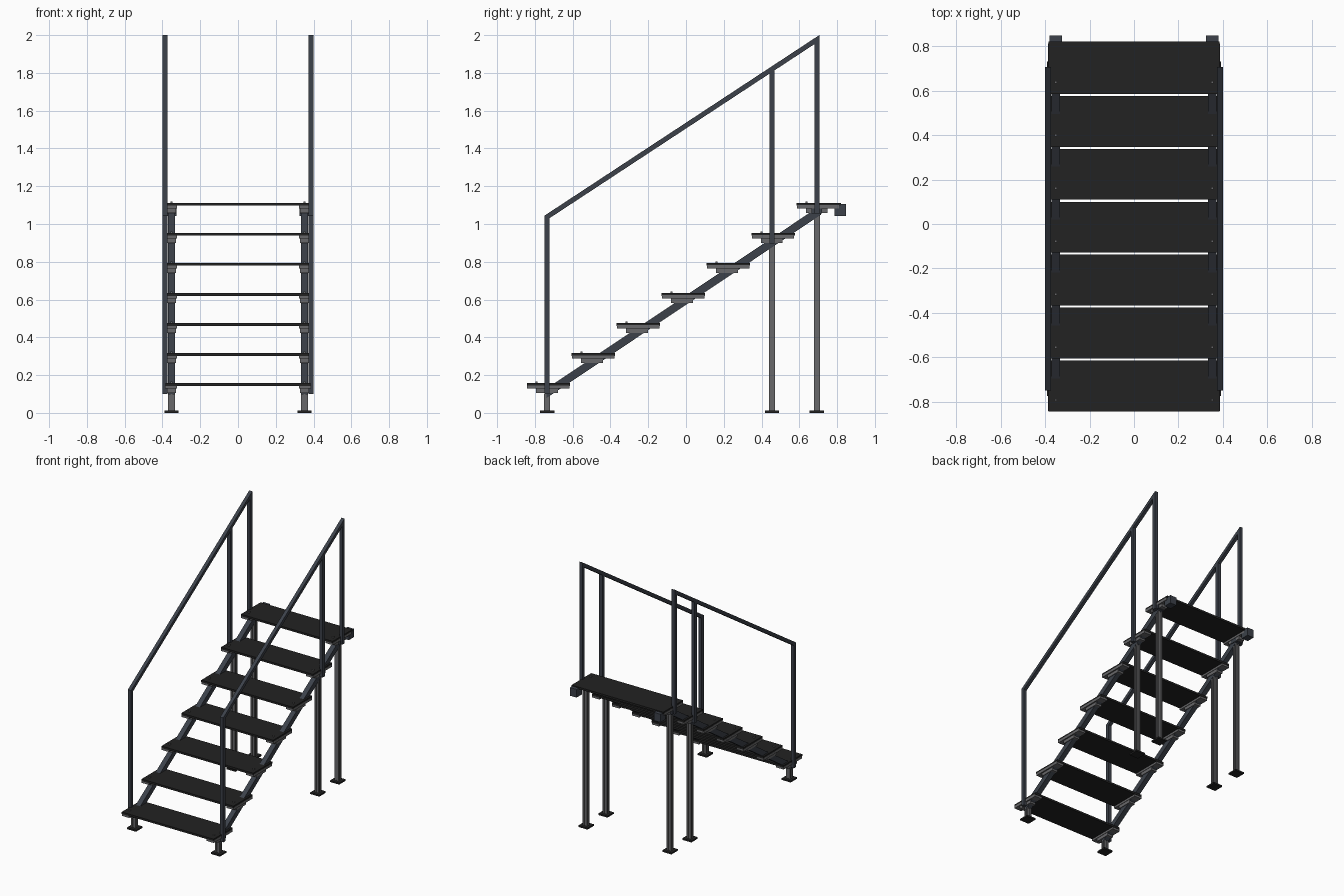
import bpy
import bmesh
from mathutils import Vector

cube = bpy.data.objects.get("Cube")
if cube:
    bpy.data.objects.remove(cube, do_unlink=True)


def material(name, r, g, b):
    m = bpy.data.materials.new(name)
    m.use_nodes = True
    m.diffuse_color = (r, g, b, 1)
    m.node_tree.nodes["Principled BSDF"].inputs["Base Color"].default_value = (r, g, b, 1)
    return m


BLACK = material("black_tread", 0.016, 0.016, 0.016)
BLUE = material("blue_grey_steel", 0.045, 0.053, 0.068)
GREY = material("grey_metal", 0.14, 0.14, 0.145)


def prism(name, points, direction, mat):
    """Extrude a flat outline along a direction."""
    bm = bmesh.new()
    face = bm.faces.new([bm.verts.new(p) for p in points])
    grown = bmesh.ops.extrude_face_region(bm, geom=[face])["geom"]
    verts = [v for v in grown if isinstance(v, bmesh.types.BMVert)]
    bmesh.ops.translate(bm, verts=verts, vec=Vector(direction))
    bmesh.ops.recalc_face_normals(bm, faces=bm.faces)
    mesh = bpy.data.meshes.new(name)
    bm.to_mesh(mesh)
    bm.free()
    mesh.materials.append(mat)
    obj = bpy.data.objects.new(name, mesh)
    bpy.context.collection.objects.link(obj)
    return obj


def box(name, x, y, z, mat):
    """Box from (low, high) ranges."""
    base = [(x[0], y[0], z[0]), (x[1], y[0], z[0]), (x[1], y[1], z[0]), (x[0], y[1], z[0])]
    return prism(name, base, (0, 0, z[1] - z[0]), mat)


def around(c, width):
    return (c - width / 2, c + width / 2)


def sloped_bar(name, x, width, y0, z0, y1, z1, height, mat):
    """Inclined bar with plumb-cut ends; z0 and z1 lie on its top edge."""
    side = [(x - width / 2, y, z) for y, z in
            ((y0, z0 - height), (y1, z1 - height), (y1, z1), (y0, z0))]
    return prism(name, side, (width, 0, 0), mat)


def slotted_leg(name, x, y, top):
    """Square leg with a shallow groove down each face."""
    h, g, d = 0.018, 0.006, 0.012
    quarter = [(h, -h), (h, -g), (d, -g), (d, g), (h, g)]
    outline = []
    for turn in range(4):
        for px, py in quarter:
            for _ in range(turn):
                px, py = -py, px
            outline.append((x + px, y + py * 0.9, 0.01))
    # drop the repeat where the slots meet at a corner
    return prism(name, outline, (0, 0, top - 0.01), GREY)


STEPS, RUN, RISE = 7, 0.238, 0.159
FIRST_Y, FIRST_TOP = -0.843, 0.158
COLUMNS = (-0.735, 0.455, 0.693)


def stringer_z(y):
    return 0.597 + RISE / RUN * y


def rail_top(y):
    return 1.045 + 0.657 * (y + 0.748)


# Treads
for i in range(STEPS):
    y, top = FIRST_Y + i * RUN, FIRST_TOP + i * RISE
    depth = 0.236 if i == STEPS - 1 else 0.229
    box(f"tread_{i + 1}", (-0.385, 0.385), (y, y + depth), (top - 0.015, top), BLACK)

for label, s in (("left", 1), ("right", -1)):
    mid = 0.352 * s
    post_x = 0.387 * s

    # Tread supports and bolts
    for i in range(STEPS):
        y, top = FIRST_Y + i * RUN, FIRST_TOP + i * RISE
        box(f"{label}_tread_bracket_{i + 1}", around(mid, 0.056), (y + 0.002, y + 0.226),
            (top - 0.03, top - 0.015), GREY)
        box(f"{label}_bracket_lip_{i + 1}", around(0.382 * s, 0.007), (y + 0.002, y + 0.226),
            (top - 0.03, top - 0.012), GREY)
        box(f"{label}_bracket_seat_{i + 1}", around(mid, 0.048), (y + 0.05, y + 0.165),
            (top - 0.053, top - 0.03), GREY)
        box(f"{label}_bolt_{i + 1}", around(mid, 0.011), around(y + 0.052, 0.011),
            (top, top + 0.008), GREY)

    # Sloping stringer and its upper fittings
    sloped_bar(f"{label}_stringer", mid, 0.038, -0.738, stringer_z(-0.738) + 0.025,
               0.715, stringer_z(0.715) + 0.025, 0.05, BLUE)
    box(f"{label}_top_connector", around(0.358 * s, 0.06), around(0.693, 0.056),
        (1.055, 1.083), BLUE)
    box(f"{label}_rear_block", around(mid, 0.055), (0.785, 0.848), (1.043, 1.105), BLUE)

    # Legs, feet and handrail posts
    for n, y in enumerate(COLUMNS, 1):
        slotted_leg(f"{label}_leg_{n}", mid, y, stringer_z(y) - 0.005)
        box(f"{label}_foot_{n}", around(mid, 0.076), around(y, 0.076), (0, 0.012), BLACK)
        box(f"{label}_rail_post_{n}", around(post_x, 0.026), around(y, 0.026),
            (stringer_z(y) - 0.005, rail_top(y) - 0.016), BLUE)

    # Handrail
    sloped_bar(f"{label}_handrail", post_x, 0.026, -0.748, rail_top(-0.748),
               0.706, rail_top(0.706), 0.031, BLUE)
